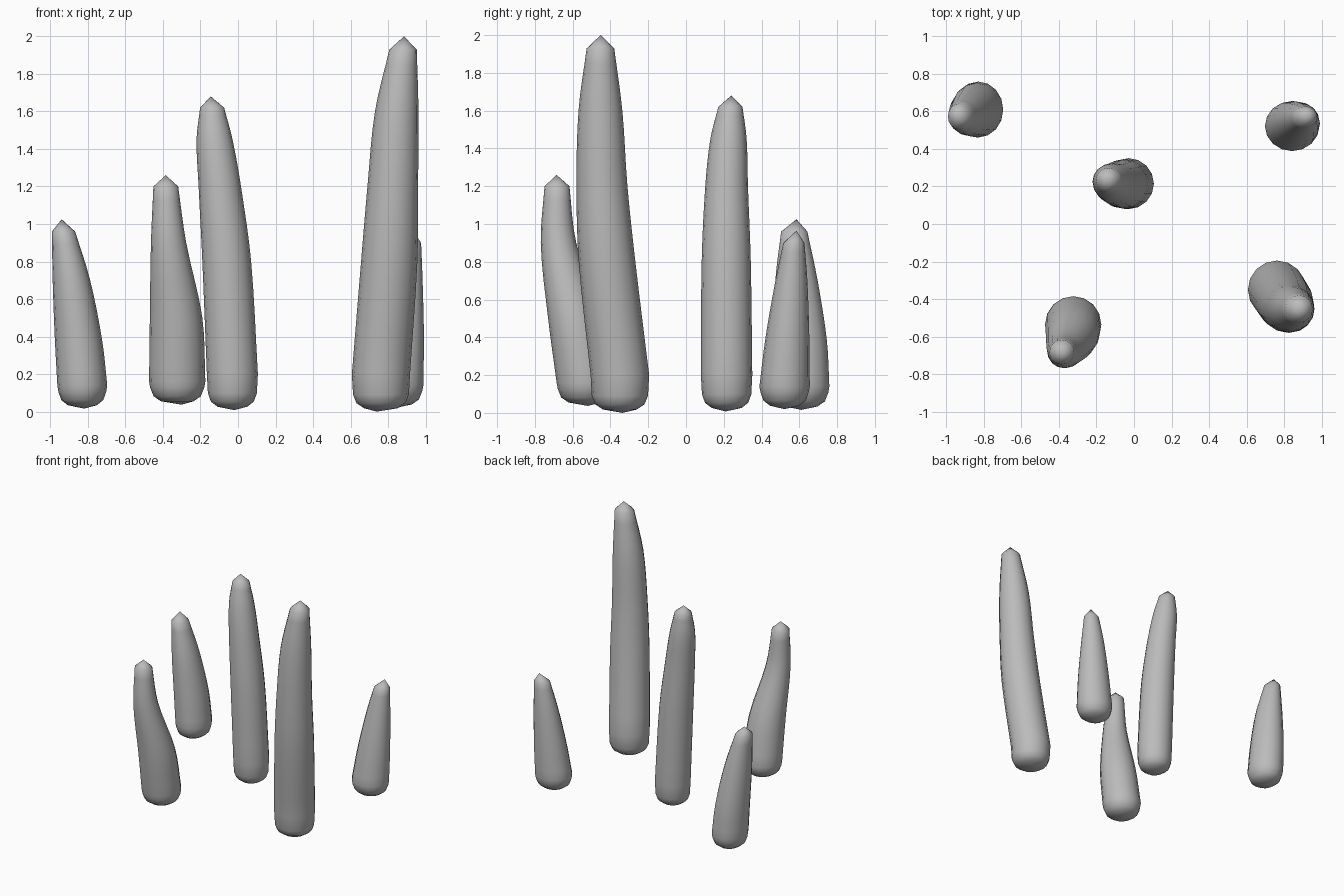
import bpy
import bmesh
import math
from mathutils import Vector

SIDES = 16        # points around each ring
STEPS = 4         # rings between neighbouring keys

cube = bpy.data.objects.get("Cube")
if cube:
    bpy.data.objects.remove(cube, do_unlink=True)


def make_material(name, colour):
    material = bpy.data.materials.new(name)
    material.use_nodes = True
    material.diffuse_color = colour
    material.node_tree.nodes["Principled BSDF"].inputs["Base Color"].default_value = colour
    return material


def smooth_path(keys):
    """Pass a smooth curve through (z, x, y, radius) keys."""
    points = [Vector(key) for key in keys]
    last = len(points) - 1
    path = []
    for i in range(last):
        start, end = points[i], points[i + 1]
        before = points[max(i - 1, 0)]
        after = points[min(i + 2, last)]
        span = end[0] - start[0]
        # slopes are taken against height, so uneven spacing stays smooth
        slope_in = (end - before) / (end[0] - before[0]) * span
        slope_out = (after - start) / (after[0] - start[0]) * span
        for step in range(STEPS):
            t = step / STEPS
            u = 1 - t
            path.append(start * u * u * (1 + t + t) + end * t * t * (1 + u + u)
                        + slope_in * t * u * u - slope_out * t * t * u)
    path.append(points[-1])
    return path


def add_spire(name, bottom, keys, tip, depth, material):
    """Loft a leaning, tapered column with a rounded foot and a pointed tip."""
    bm = bmesh.new()
    z, x, y, radius = keys[0]
    foot_z = bottom[2]
    # rounded foot: a narrow ring and a nearly full ring under the first key
    foot = [Vector((foot_z + 0.018, x, y, radius * 0.58)),
            Vector((foot_z + 0.045, x, y, radius * 0.84)),
            Vector((foot_z + 0.09, x, y, radius * 0.96))]
    rings = []
    for z, x, y, radius in foot + smooth_path(keys):
        ring = []
        for i in range(SIDES):
            angle = math.tau * i / SIDES
            ring.append(bm.verts.new((x + radius * math.cos(angle),
                                      y + radius * depth * math.sin(angle), z)))
        rings.append(ring)
    low, high = bm.verts.new(bottom), bm.verts.new(tip)
    for i in range(SIDES):
        j = (i + 1) % SIDES
        for a, b in zip(rings, rings[1:]):
            bm.faces.new((a[i], a[j], b[j], b[i]))
        bm.faces.new((low, rings[0][j], rings[0][i]))
        bm.faces.new((high, rings[-1][i], rings[-1][j]))
    for face in bm.faces:
        face.smooth = True
    mesh = bpy.data.meshes.new(name)
    bm.to_mesh(mesh)
    bm.free()
    mesh.materials.append(material)
    spire = bpy.data.objects.new(name, mesh)
    bpy.context.collection.objects.link(spire)


grey = make_material("stone_grey", (0.5, 0.5, 0.5, 1))

# Each spire: foot centre, (z, x, y, radius) keys, tip, depth-to-width ratio
add_spire("back_right_spire", (-0.82, 0.61, 0.016),
          [(0.14, -0.83, 0.61, 0.133), (0.38, -0.85, 0.605, 0.126),
           (0.7, -0.888, 0.585, 0.1), (0.96, -0.93, 0.573, 0.062)],
          (-0.94, 0.585, 1.025), 1.12, grey)
add_spire("front_right_spire", (-0.3, -0.52, 0.037),
          [(0.16, -0.324, -0.535, 0.15), (0.5, -0.33, -0.59, 0.14),
           (0.9, -0.37, -0.675, 0.094), (1.2, -0.385, -0.683, 0.066)],
          (-0.385, -0.685, 1.26), 1, grey)
add_spire("middle_spire", (-0.02, 0.21, 0.008),
          [(0.2, -0.03, 0.215, 0.136), (0.8, -0.06, 0.213, 0.13),
           (1.2, -0.097, 0.215, 0.113), (1.45, -0.125, 0.225, 0.096),
           (1.62, -0.138, 0.235, 0.064)],
          (-0.145, 0.24, 1.68), 1, grey)
add_spire("tall_spire", (0.74, -0.336, 0),
          [(0.2, 0.762, -0.35, 0.155), (0.8, 0.806, -0.418, 0.15),
           (1.2, 0.825, -0.445, 0.135), (1.6, 0.846, -0.453, 0.116),
           (1.93, 0.88, -0.453, 0.073)],
          (0.885, -0.452, 2), 1, grey)
add_spire("back_left_spire", (0.84, 0.522, 0.02),
          [(0.14, 0.843, 0.522, 0.145), (0.4, 0.865, 0.537, 0.126),
           (0.7, 0.892, 0.558, 0.092), (0.9, 0.915, 0.571, 0.061)],
          (0.93, 0.585, 0.965), 0.92, grey)
